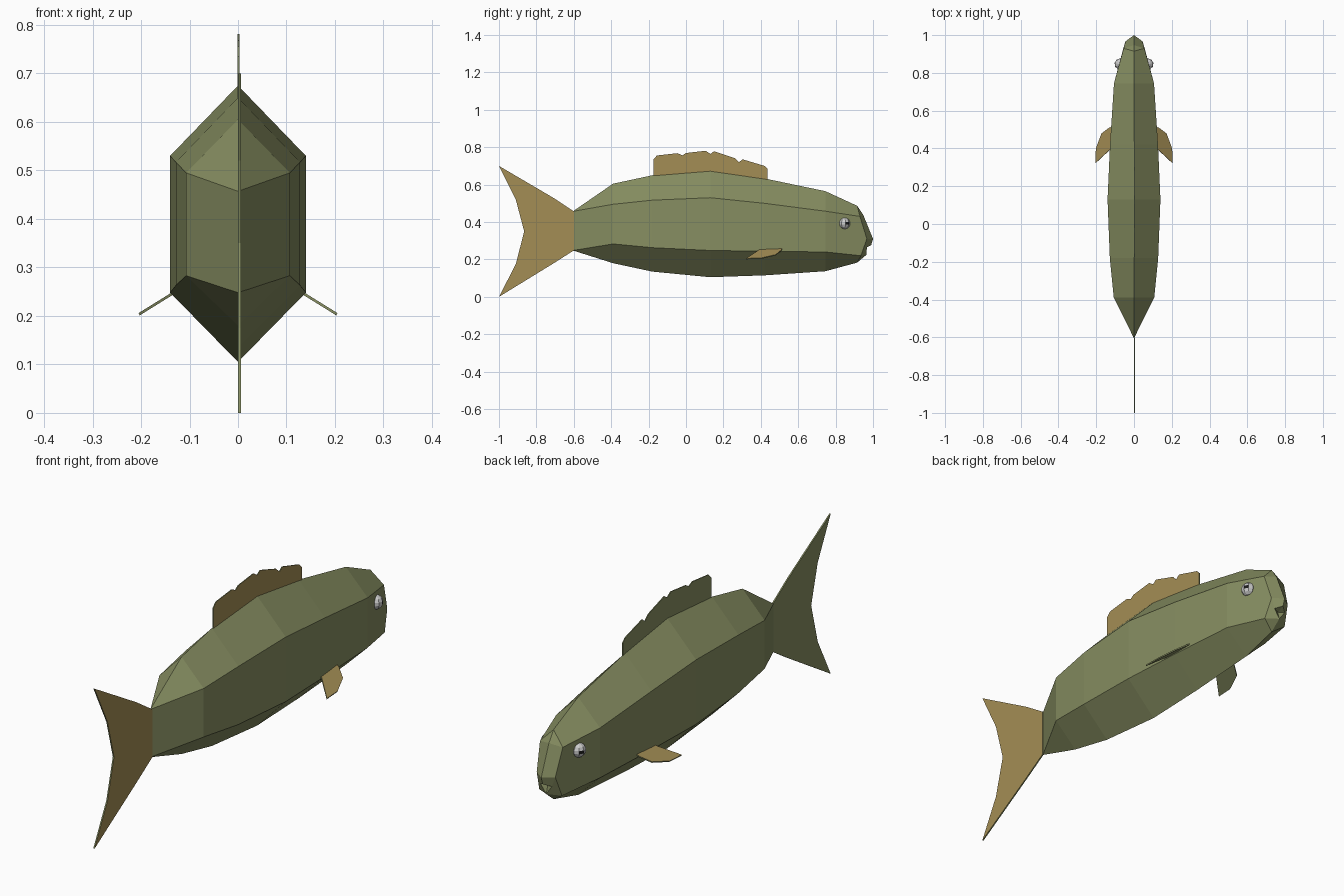
import bpy, bmesh
from mathutils import Vector

if "Cube" in bpy.data.objects:
    bpy.data.objects.remove(bpy.data.objects["Cube"])


def material(name, color):
    m = bpy.data.materials.new(name)
    m.diffuse_color = (*color, 1)
    m.use_nodes = True
    m.node_tree.nodes["Principled BSDF"].inputs["Base Color"].default_value = m.diffuse_color
    return m


GREEN = material("olive_scales", (0.24, 0.27, 0.12))
TAN = material("tan_fin", (0.37, 0.27, 0.09))
WHITE = material("eye_white", (0.75, 0.75, 0.78))
BLACK = material("pupil_black", (0.01, 0.01, 0.01))


def finish(bm, name, mats, mirror=False):
    bmesh.ops.recalc_face_normals(bm, faces=bm.faces)
    me = bpy.data.meshes.new(name)
    bm.to_mesh(me)
    bm.free()
    ob = bpy.data.objects.new(name, me)
    bpy.context.collection.objects.link(ob)
    for m in mats:
        me.materials.append(m)
    if mirror:
        ob.modifiers.new("Mirror", 'MIRROR')
    return ob


def fin(name, points, depth, mirror=False):
    """Thin plate: outer cap tan, back and rim green."""
    bm = bmesh.new()
    d = Vector(depth)
    back = [bm.verts.new(p) for p in points]
    cap = [bm.verts.new(Vector(p) + d) for p in points]
    bm.faces.new(back)
    bm.faces.new(cap).material_index = 1
    n = len(points)
    for i in range(n):
        j = (i + 1) % n
        bm.faces.new((back[i], back[j], cap[j], cap[i]))
    return finish(bm, name, (GREEN, TAN), mirror)


# Body: half rings (y, half width, top, upper, lower, bottom)
stations = [
    (-0.39, 0.107, 0.605, 0.495, 0.283, 0.180),
    (-0.18, 0.128, 0.650, 0.517, 0.263, 0.135),
    (0.13, 0.140, 0.675, 0.530, 0.248, 0.105),
    (0.42, 0.127, 0.633, 0.500, 0.244, 0.115),
    (0.745, 0.106, 0.565, 0.458, 0.240, 0.137),
]
bm = bmesh.new()
V = lambda x, y, z: bm.verts.new((x, y, z))
rings = [[V(0, y, t), V(w, y, u), V(w, y, l), V(0, y, b)]
         for y, w, t, u, l, b in stations]
for a, b in zip(rings, rings[1:]):
    for i in range(3):
        bm.faces.new((a[i], a[i + 1], b[i + 1], b[i]))

# Body pinches to a vertical edge at the tail root
t0, t1 = V(0, -0.605, 0.457), V(0, -0.605, 0.248)
r = rings[0]
bm.faces.new((t0, r[1], r[0]))
bm.faces.new((t0, t1, r[2], r[1]))
bm.faces.new((t1, r[3], r[2]))

# Head: cheek outline, nose, mouth notch and chin
top, upper = V(0, 0.915, 0.487), V(0.055, 0.93, 0.43)
mid, lower = V(0.045, 0.967, 0.31), V(0.055, 0.935, 0.22)
bottom, brow = V(0, 0.915, 0.183), V(0, 0.947, 0.44)
tip, lip = V(0, 1.0, 0.31), V(0, 0.99, 0.277)
corner, mouth, chin = V(0.028, 0.967, 0.265), V(0, 0.955, 0.262), V(0, 0.965, 0.225)
r = rings[-1]
for f in ((r[0], r[1], upper, top), (r[1], r[2], lower, mid, upper),
          (r[2], r[3], bottom, lower), (top, upper, brow),
          (brow, upper, mid, tip), (tip, mid, corner, lip),
          (lip, corner, mouth), (mouth, corner, chin),
          (mid, lower, chin, corner), (lower, bottom, chin)):
    bm.faces.new(f)
finish(bm, "body", (GREEN,), True)

# Tail fin
tail = [(-0.60, 0.457), (-0.71, 0.53), (-1, 0.70), (-0.91, 0.52), (-0.865, 0.35),
        (-0.91, 0.175), (-1, 0), (-0.71, 0.178), (-0.60, 0.248)]
fin("tail_fin", [(0, y, z) for y, z in tail], (0.006, 0, 0))

# Dorsal fin with notched top
dorsal = [(-0.175, 0.62), (-0.175, 0.735), (-0.155, 0.756), (-0.045, 0.768),
          (-0.02, 0.756), (0, 0.769), (0.105, 0.781), (0.13, 0.764), (0.15, 0.778),
          (0.26, 0.742), (0.283, 0.72), (0.303, 0.735), (0.42, 0.70),
          (0.437, 0.683), (0.437, 0.60)]
fin("dorsal_fin", [(-0.001, y, z) for y, z in dorsal], (0.004, 0, 0))

# Pectoral fins, sloping down and outwards
pectoral = [(0.11, 0.515), (0.13, 0.51), (0.17, 0.48), (0.20, 0.40),
            (0.203, 0.322), (0.13, 0.39), (0.11, 0.40)]
fin("pectoral_fins", [(x, y, 0.243 - (x - 0.135) * 0.62) for x, y in pectoral],
    (0.002, 0, 0.005), True)

# Eyes: low-poly balls with one dark facet as the pupil
bm = bmesh.new()
bmesh.ops.create_uvsphere(bm, u_segments=9, v_segments=7, radius=0.031)
look = Vector((1, 0.6, 0))
pupil = max(bm.faces, key=lambda f: f.normal.dot(look) if f.normal.length else
            f.calc_center_median().dot(look))
pupil.material_index = 1
bmesh.ops.translate(bm, verts=bm.verts, vec=(0.073, 0.847, 0.393))
finish(bm, "eyes", (WHITE, BLACK), True)
